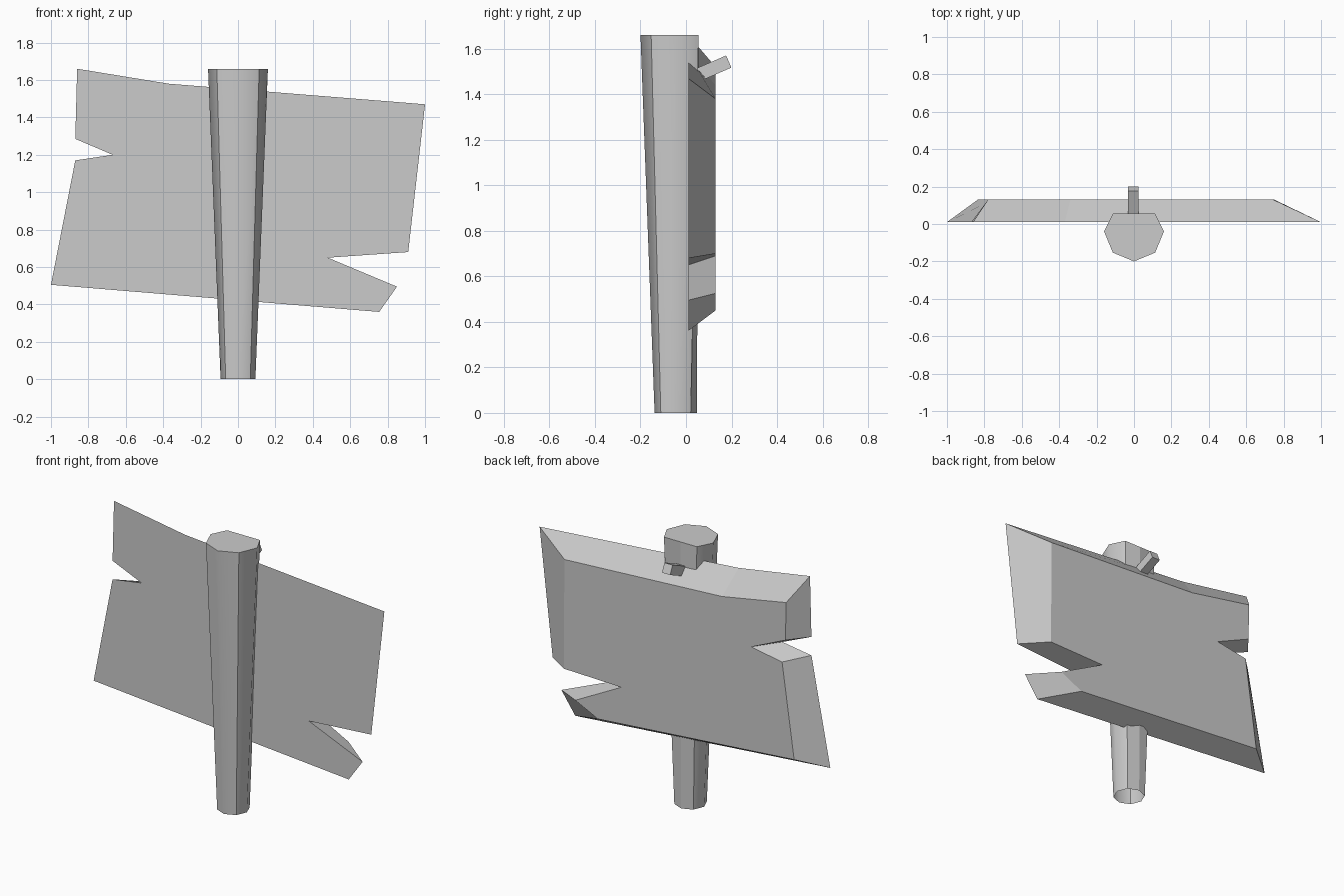
import bpy
import bmesh
import math

old = bpy.data.objects.get("Cube")
if old:
    bpy.data.objects.remove(old, do_unlink=True)

# One plain grey for every part
grey = bpy.data.materials.new("plain_grey")
grey.use_nodes = True
colour = (0.6, 0.6, 0.6, 1)
grey.diffuse_color = colour
grey.node_tree.nodes["Principled BSDF"].inputs["Base Color"].default_value = colour


def loft(name, ring_a, ring_b, cap_a=True, cap_b=True):
    """Join two matching outlines with side faces and optional end caps."""
    bm = bmesh.new()
    a = [bm.verts.new(p) for p in ring_a]
    b = [bm.verts.new(p) for p in ring_b]
    n = len(a)
    for i in range(n):
        j = (i + 1) % n
        bm.faces.new((a[i], a[j], b[j], b[i]))
    if cap_a:
        bm.faces.new(a[::-1])
    if cap_b:
        bm.faces.new(b)
    bmesh.ops.recalc_face_normals(bm, faces=bm.faces)
    mesh = bpy.data.meshes.new(name)
    bm.to_mesh(mesh)
    bm.free()
    mesh.materials.append(grey)
    obj = bpy.data.objects.new(name, mesh)
    bpy.context.collection.objects.link(obj)
    return obj


# Tapered post: octagon, open underneath, flattened behind at the top
def octagon(radius, y, z, back_limit):
    ring = []
    for i in range(8):
        t = math.tau * i / 8 - math.pi / 2
        ring.append((radius * math.cos(t), min(y + radius * math.sin(t), back_limit), z))
    return ring


post = loft("post", octagon(0.093, -0.045, 0, 0.05),
            octagon(0.16, -0.04, 1.66, 0.055), cap_a=False)

# Soften alternate long edges of the post, keep the others and the rims crisp
for poly in post.data.polygons:
    poly.use_smooth = len(poly.vertices) == 4
for edge in post.data.edges:
    i, j = sorted(edge.vertices)
    edge.use_edge_sharp = not (j - i == 8 and i in (0, 2, 6))

# Broken board: each corner as front (x, z) and bevelled back (x, z)
corners = [
    (-0.86, 1.66, -0.78, 1.52),
    (-0.37, 1.58, -0.34, 1.44),
    (1.0, 1.47, 0.745, 1.38),
    (0.91, 0.68, 0.75, 0.70),
    (0.48, 0.65, 0.354, 0.69),
    (0.85, 0.495, 0.67, 0.525),
    (0.755, 0.36, 0.515, 0.45),
    (-1.0, 0.505, -0.835, 0.558),
    (-0.87, 1.17, -0.752, 1.143),
    (-0.67, 1.20, -0.538, 1.18),
    (-0.87, 1.285, -0.775, 1.285),
]
loft("board", [(c[0], 0.01, c[1]) for c in corners],
     [(c[2], 0.13, c[3]) for c in corners])

# Tilted peg at the back of the board
bpy.ops.mesh.primitive_cube_add(size=1, location=(-0.003, 0.087, 1.50),
                                rotation=(math.radians(23.5), 0, 0))
peg = bpy.context.object
peg.name = "peg"
peg.scale = (0.056, 0.22, 0.058)
peg.data.materials.append(grey)
